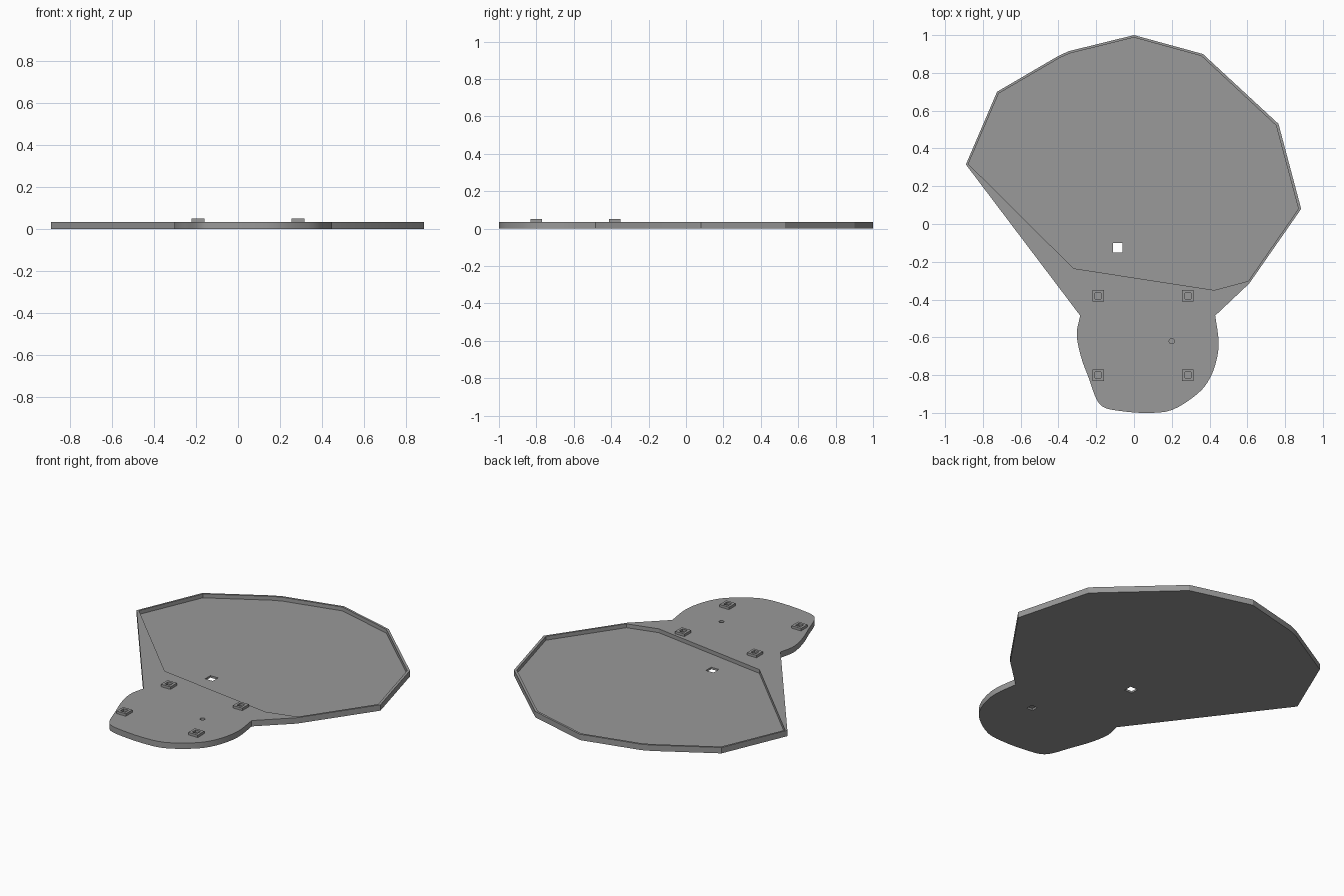
import bpy, bmesh, math
from mathutils import Vector

if "Cube" in bpy.data.objects:
    bpy.data.objects.remove(bpy.data.objects["Cube"])

T = 0.035       # plate thickness
FLOOR = 0.012   # pocket floor height

grey = bpy.data.materials.new("mid grey")
grey.diffuse_color = (0.32, 0.32, 0.32, 1)
grey.use_nodes = True
grey.node_tree.nodes["Principled BSDF"].inputs["Base Color"].default_value = grey.diffuse_color


def prism(name, pts, z0, z1):
    """Extrude a counter-clockwise outline from z0 to z1."""
    bm = bmesh.new()
    face = bm.faces.new([bm.verts.new((x, y, z0)) for x, y in pts])
    top = bmesh.ops.extrude_face_region(bm, geom=[face])["geom"]
    for v in top:
        if isinstance(v, bmesh.types.BMVert):
            v.co.z = z1
    bmesh.ops.recalc_face_normals(bm, faces=bm.faces)
    me = bpy.data.meshes.new(name)
    bm.to_mesh(me)
    bm.free()
    me.materials.append(grey)
    ob = bpy.data.objects.new(name, me)
    bpy.context.collection.objects.link(ob)
    return ob


def ngon(x, y, r, n):
    a0 = math.pi / n
    return [(x + r * math.cos(a0 + 2 * math.pi * i / n),
             y + r * math.sin(a0 + 2 * math.pi * i / n)) for i in range(n)]


def square(x, y, size):
    return ngon(x, y, size / math.sqrt(2), 4)


def cut(ob, cutter):
    m = ob.modifiers.new("cut", "BOOLEAN")
    m.operation, m.solver, m.object = "DIFFERENCE", "EXACT", cutter
    bpy.context.view_layer.objects.active = ob
    bpy.ops.object.modifier_apply(modifier=m.name)
    bpy.data.objects.remove(cutter)


def smooth_curve(pts, steps=4):
    """Catmull-Rom curve through the points."""
    p = [Vector(q) for q in pts]
    p = [2 * p[0] - p[1]] + p + [2 * p[-1] - p[-2]]
    out = []
    for a, b, c, d in zip(p, p[1:], p[2:], p[3:]):
        for i in range(steps):
            t = i / steps
            out.append(tuple(0.5 * (2 * b + (c - a) * t + (2 * a - 5 * b + 4 * c - d) * t * t
                                    + (3 * b - a - 3 * c + d) * t ** 3)))
    return out + [pts[-1]]


# Faceted head and rounded tail of the plate
head = [(0.61, -0.315), (0.885, 0.08), (0.765, 0.53), (0.365, 0.90), (0, 1.0),
        (-0.345, 0.915), (-0.40, 0.89), (-0.725, 0.70), (-0.89, 0.315)]
tail = smooth_curve([(-0.285, -0.485), (-0.303, -0.585), (-0.28, -0.705), (-0.238, -0.82),
                     (-0.20, -0.925), (-0.16, -0.97), (-0.08, -0.989), (0.06, -1.0),
                     (0.20, -0.985), (0.335, -0.90), (0.40, -0.82), (0.437, -0.72),
                     (0.448, -0.62), (0.43, -0.485)])
plate = prism("plate", head + tail, 0, T)

# Recessed pocket inside a thin rim
pocket = [(0.605, -0.302), (0.87, 0.08), (0.752, 0.522), (0.357, 0.889), (0, 0.987),
          (-0.34, 0.903), (-0.392, 0.88), (-0.716, 0.691), (-0.877, 0.318),
          (-0.32, -0.235), (0.425, -0.35)]
cut(plate, prism("pocket_cutter", pocket, FLOOR, 0.1))

# Square through hole, blind round hole and square socket underneath
cut(plate, prism("square_cutter", square(-0.086, -0.126, 0.05), -0.1, 0.1))
cut(plate, prism("round_cutter", ngon(0.2, -0.62, 0.014, 16), 0.02, 0.1))
cut(plate, prism("socket_cutter", square(0.2, -0.62, 0.04), -0.1, 0.012))

bpy.context.view_layer.objects.active = plate
plate.select_set(True)
bpy.ops.object.shade_smooth_by_angle(angle=math.radians(15))
plate.select_set(False)

# Four square mounting posts with square holes
for i, (x, y) in enumerate([(-0.19, -0.38), (0.285, -0.38), (-0.19, -0.80), (0.285, -0.80)]):
    post = prism(f"mounting_post_{i + 1}", square(x, y, 0.062), T - 0.004, 0.05)
    cut(post, prism("post_cutter", square(x, y, 0.032), T + 0.001, 0.1))
